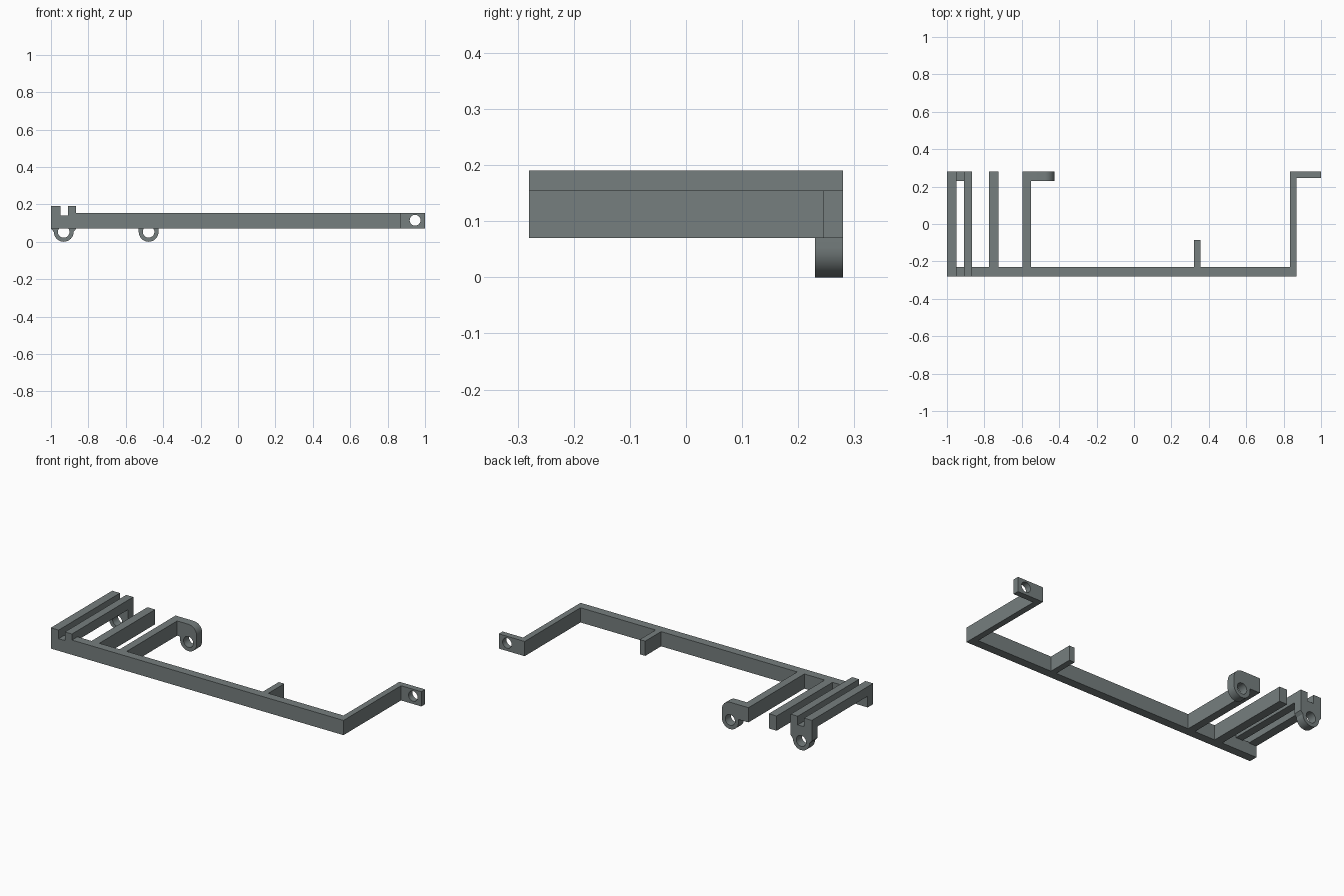
import bpy, bmesh, math
from mathutils import Vector

if "Cube" in bpy.data.objects:
    bpy.data.objects.remove(bpy.data.objects["Cube"])

grey = bpy.data.materials.new("slate grey")
grey.diffuse_color = (0.18, 0.21, 0.21, 1)
grey.use_nodes = True
grey.node_tree.nodes["Principled BSDF"].inputs["Base Color"].default_value = grey.diffuse_color

Z0, Z1, Z2 = 0.07, 0.155, 0.19      # frame bottom, frame top, rail top
YF, YB = -0.28, 0.28                # front and back
T = 0.05                            # wall thickness


def prism(name, pts, lo, hi, axis="z"):
    """Extrude a flat outline along z (points are x, y) or along y (points are x, z)."""
    bm = bmesh.new()
    at = lambda p, h: (p[0], p[1], h) if axis == "z" else (p[0], h, p[1])
    face = bm.faces.new([bm.verts.new(at(p, lo)) for p in pts])
    ext = bmesh.ops.extrude_face_region(bm, geom=[face])["geom"]
    move = Vector((0, 0, hi - lo)) if axis == "z" else Vector((0, hi - lo, 0))
    bmesh.ops.translate(bm, vec=move, verts=[g for g in ext if isinstance(g, bmesh.types.BMVert)])
    bmesh.ops.recalc_face_normals(bm, faces=bm.faces)
    me = bpy.data.meshes.new(name)
    bm.to_mesh(me)
    bm.free()
    me.materials.append(grey)
    ob = bpy.data.objects.new(name, me)
    bpy.context.collection.objects.link(ob)
    return ob


def rect(x0, x1, y0, y1):
    return [(x0, y0), (x1, y0), (x1, y1), (x0, y1)]


def arc(cx, cz, r, a0, a1, n=16):
    return [(cx + r * math.cos(math.radians(a0 + (a1 - a0) * i / n)),
             cz + r * math.sin(math.radians(a0 + (a1 - a0) * i / n))) for i in range(n + 1)]


def drill(ob, cx, cz, r):
    """Cut a round hole along y, then smooth the round walls."""
    cutter = prism("hole_cutter", arc(cx, cz, r, 0, 348.75, 31), -1, 1, "y")
    cutter.hide_render = True
    mod = ob.modifiers.new("hole", "BOOLEAN")
    mod.operation, mod.solver, mod.object = "DIFFERENCE", "EXACT", cutter
    bpy.ops.object.select_all(action="DESELECT")
    ob.select_set(True)
    bpy.context.view_layer.objects.active = ob
    bpy.ops.object.modifier_apply(modifier=mod.name)
    bpy.data.objects.remove(cutter)
    bpy.ops.object.shade_smooth_by_angle(angle=math.radians(30))


# Flat frame: long front bar with its arms reaching back
YI = YF + T
frame = [(-0.865, YF), (0.87, YF), (0.87, YB), (0.835, YB), (0.835, YI)]
for x0, x1, y in ((0.32, 0.355, -0.085), (-0.595, -0.55, YB), (-0.775, -0.725, YB)):
    frame += [(x1, YI), (x1, y), (x0, y), (x0, YI)]
frame.append((-0.865, YI))
prism("frame", frame, Z0, Z1)

# Notched end block and the two thin rails behind it
L, R, S0, S1, FLOOR = -1.0, -0.865, -0.95, -0.91, 0.14
notch = [(R, Z2), (S1, Z2), (S1, FLOOR), (S0, FLOOR), (S0, Z2), (L, Z2)]
prism("end_block", [(L, Z0), (R, Z0)] + notch, YF, YI, "y")
for name, x0, x1 in (("outer_rail", L, S0), ("inner_rail", S1, R)):
    prism(name, rect(x0, x1, YI, YB - T), 0.135, Z2)

# Notched back plate with a hanging eyelet
cx, r = -0.932, 0.053
plate = prism("rail_eyelet", [(L, Z0)] + arc(cx, r, r, 180, 360) + [(R, Z0)] + notch,
              YB - T, YB, "y")
drill(plate, cx, r, 0.031)

# Rounded eyelet on the end of the arm
cx = -0.478
plate = prism("arm_eyelet", [(-0.55, Z1), (-0.55, Z0), (cx - r, Z0)] + arc(cx, r, r, 180, 360)
              + arc(cx, Z1 - r, r, 0, 90, 8), YB - T, YB, "y")
drill(plate, cx, r, 0.031)

# Screw tab at the right end
tab = prism("screw_tab", rect(0.87, 1.0, Z0, Z1), 0.245, YB, "y")
drill(tab, 0.947, 0.115, 0.029)
